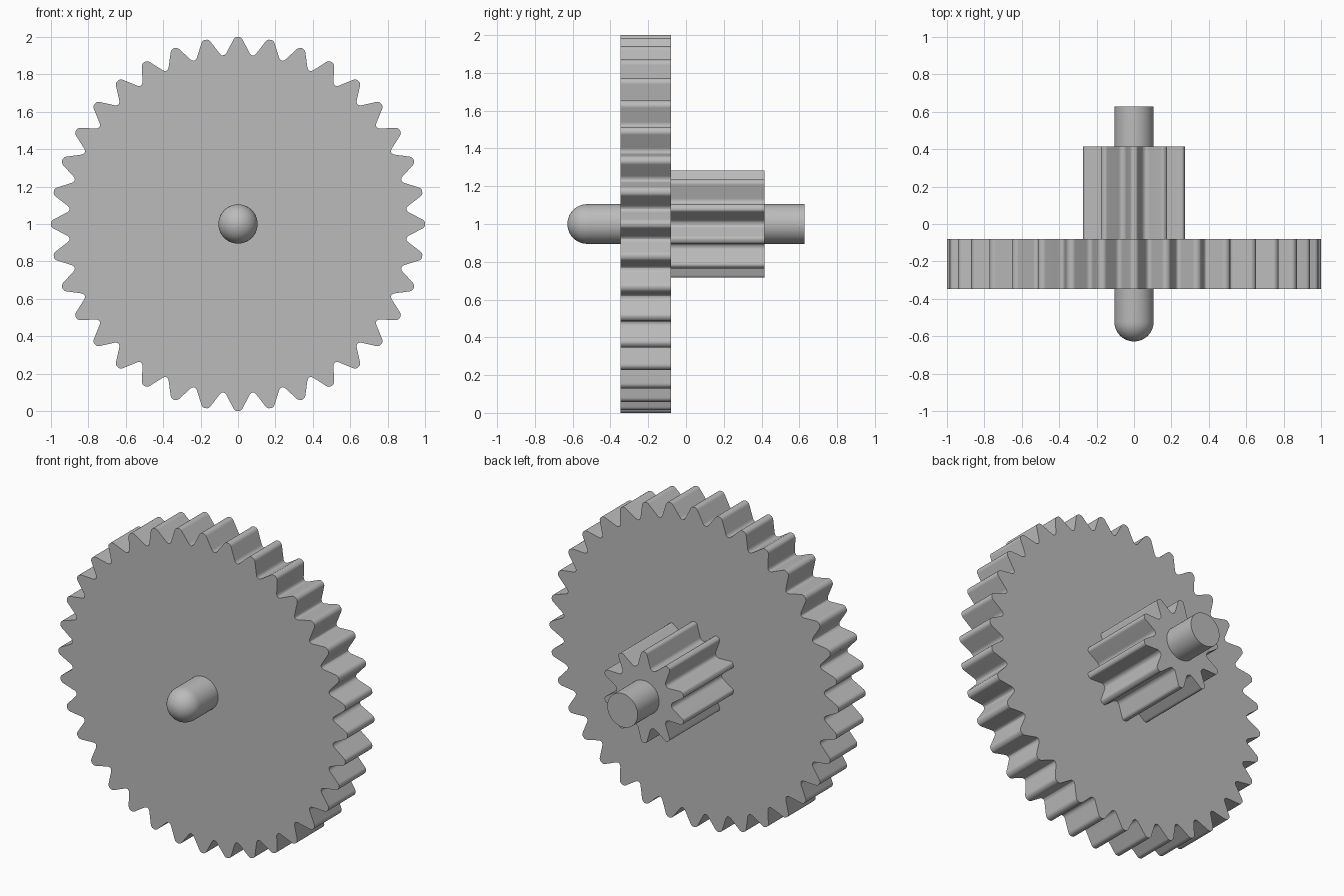
import bpy, bmesh, math
from mathutils import Vector

cube = bpy.data.objects.get("Cube")
if cube:
    bpy.data.objects.remove(cube, do_unlink=True)

# Single plain grey for the whole part
grey = bpy.data.materials.new("plain_grey")
grey.use_nodes = True
colour = (0.5, 0.5, 0.5, 1)
grey.diffuse_color = colour
grey.node_tree.nodes["Principled BSDF"].inputs["Base Color"].default_value = colour


def finish(bm, name, angle):
    """Turn a bmesh into a smooth-shaded object with sharp edges kept."""
    bmesh.ops.recalc_face_normals(bm, faces=bm.faces)
    mesh = bpy.data.meshes.new(name)
    bm.to_mesh(mesh)
    bm.free()
    mesh.materials.append(grey)
    obj = bpy.data.objects.new(name, mesh)
    bpy.context.collection.objects.link(obj)
    bpy.ops.object.select_all(action="DESELECT")
    obj.select_set(True)
    bpy.context.view_layer.objects.active = obj
    bpy.ops.object.shade_smooth_by_angle(angle=math.radians(angle))
    return obj


def fillet(points, radius, steps=4):
    """Round every corner of a closed outline with a tangent curve."""
    out = []
    for i, p in enumerate(points):
        a = (points[i - 1] - p).normalized()
        b = (points[(i + 1) % len(points)] - p).normalized()
        for s in range(steps + 1):
            t = s / steps
            out.append(p + a * radius * (1 - t) ** 2 + b * radius * t ** 2)
    return out


def gear(name, teeth, tip, root, tip_half, root_half, radius, y0, y1):
    """Spur gear with rounded teeth, extruded along y."""
    corners = []
    for i in range(teeth):
        turn = 2 * math.pi * i / teeth
        for r, half in ((root, -root_half), (tip, -tip_half),
                        (tip, tip_half), (root, root_half)):
            a = turn + math.asin(half / r)
            corners.append(Vector((r * math.sin(a), y0, 1 + r * math.cos(a))))
    bm = bmesh.new()
    face = bm.faces.new([bm.verts.new(p) for p in fillet(corners, radius)])
    extruded = bmesh.ops.extrude_face_region(bm, geom=[face], use_keep_orig=True)
    moved = [g for g in extruded["geom"] if isinstance(g, bmesh.types.BMVert)]
    bmesh.ops.translate(bm, verts=moved, vec=(0, y1 - y0, 0))
    return finish(bm, name, 35)


def shaft(name, radius, front, back, segments=48, rings=10):
    """Turned axle with a domed front end and a flat back end."""
    profile = [(radius * math.sin(k * math.pi / 2 / rings),
                front + radius * (1 - math.cos(k * math.pi / 2 / rings)))
               for k in range(rings + 1)]
    profile += [(radius, back), (0, back)]
    bm = bmesh.new()
    verts = [bm.verts.new((r, y, 1)) for r, y in profile]
    edges = [bm.edges.new(pair) for pair in zip(verts, verts[1:])]
    bmesh.ops.spin(bm, geom=verts + edges, cent=(0, 0, 1), axis=(0, 1, 0),
                   angle=2 * math.pi, steps=segments)
    bmesh.ops.remove_doubles(bm, verts=bm.verts, dist=0.0001)
    return finish(bm, name, 35)


# Large wheel, small pinion behind it, and the axle through both
gear("large_gear", 36, 1.0, 0.903, 0.017, 0.069, 0.016, -0.347, -0.08)
gear("small_pinion", 10, 0.285, 0.19, 0.017, 0.046, 0.014, -0.09, 0.415)
shaft("axle", 0.105, -0.628, 0.628)
